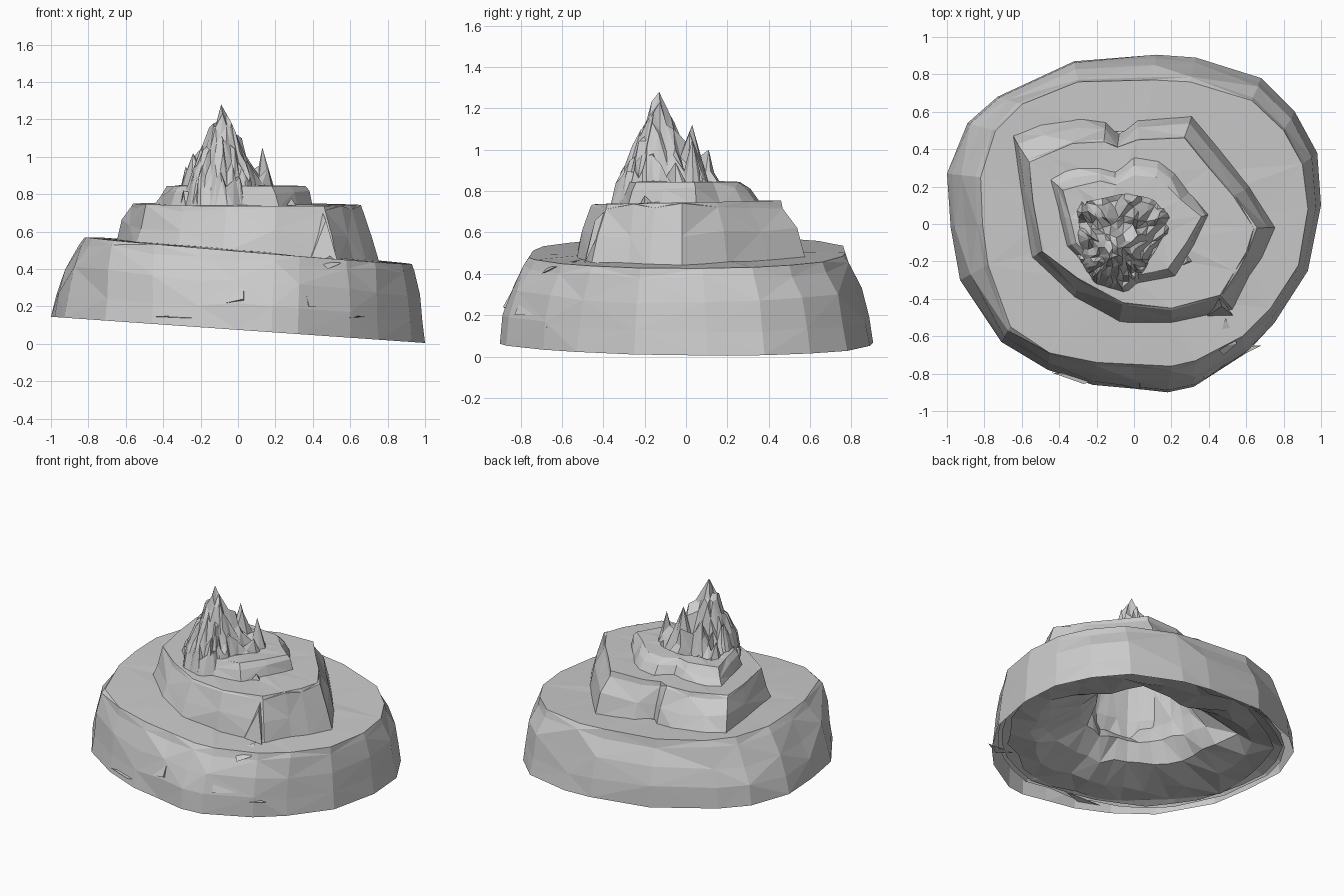
import bpy, math, random

if "Cube" in bpy.data.objects:
    bpy.data.objects.remove(bpy.data.objects["Cube"])
random.seed(4)


def make(name, verts, faces):
    me = bpy.data.meshes.new(name)
    me.from_pydata(verts, [], faces)
    me.update()
    ob = bpy.data.objects.new(name, me)
    bpy.context.collection.objects.link(ob)
    return ob


def skin(name, rings):
    """Join a stack of equal closed rings with triangles."""
    n = len(rings[0])
    verts = [p for r in rings for p in r]
    faces = []
    for j in range(len(rings) - 1):
        for i in range(n):
            a, b = j * n + i, j * n + (i + 1) % n
            c, d = b + n, a + n
            faces += [(a, b, c), (a, c, d)] if (i + j) % 2 else [(a, b, d), (b, c, d)]
    return make(name, verts, faces)


def reach(outline, ang, c=(0, 0)):
    """Distance from c to a closed outline in the given direction."""
    dx, dy = math.cos(ang), math.sin(ang)
    best = 0
    for p, q in zip(outline, outline[1:] + outline[:1]):
        px, py, ex, ey = p[0] - c[0], p[1] - c[1], q[0] - p[0], q[1] - p[1]
        den = dx * ey - dy * ex
        if abs(den) > 1e-9:
            t, s = (px * ey - py * ex) / den, (px * dy - py * dx) / den
            if t > 0 and -1e-6 <= s <= 1 + 1e-6:
                best = max(best, t)
    return best


def tier(name, pairs, zb, zt, steps, bulge, nxt, jit=0.01):
    """Terrace: wall from lower outline to rim, then a shelf to the next part."""
    rings = []
    for t in steps:
        ring = []
        for xb, yb, xt, yt in pairs:
            j = random.uniform(-jit, jit) if 0 < t < 1 else 0
            f = t ** bulge
            x, y = (xb + (xt - xb) * f) * (1 + j), (yb + (yt - yb) * f) * (1 + j)
            z0, z1 = zb(xb, yb), zt(xt, yt)
            ring.append((x, y, z0 + (z1 - z0) * t + 2 * j))
        rings.append(ring)
    shelf = []
    for _, _, xt, yt in pairs:
        a = math.atan2(yt, xt)
        r = reach(nxt, a) * .88
        x, y = r * math.cos(a), r * math.sin(a)
        shelf.append((x, y, zt(x, y) + random.uniform(-.004, .006)))
    rings.append(shelf)
    return skin(name, rings)


def base_z(x, y):
    return 0.075 - 0.07 * x


def shelf_z(x, y):
    return min(.57, 0.503 - 0.083 * x + 0.01 * y)


# outlines: lower x, lower y, rim x, rim y
base = [(1, .1, .93, .08), (.98, .38, .9, .32), (.86, .6, .8, .5), (.68, .78, .63, .66),
        (.33, .89, .3, .76), (.12, .905, .1, .77), (-.32, .87, -.3, .76), (-.73, .68, -.6, .64),
        (-.89, .54, -.74, .5), (-1, .27, -.82, .25), (-.98, -.02, -.81, 0), (-.93, -.3, -.78, -.22),
        (-.71, -.63, -.66, -.55), (-.46, -.78, -.45, -.69), (-.22, -.86, -.2, -.74), (0, -.88, 0, -.75),
        (.18, -.9, .2, -.76), (.32, -.87, .33, -.73), (.6, -.69, .58, -.6), (.75, -.53, .73, -.45),
        (.93, -.25, .88, -.22)]
middle = [(.76, -.02, .64, -.02), (.62, .2, .53, .15), (.46, .4, .4, .3), (.31, .58, .27, .46),
          (.02, .56, .02, .45), (-.08, .48, -.09, .41), (-.15, .55, -.16, .44), (-.3, .57, -.33, .43),
          (-.5, .54, -.47, .37), (-.65, .48, -.56, .33), (-.61, .2, -.54, .12), (-.55, -.18, -.48, -.14),
          (-.32, -.4, -.3, -.29), (-.08, -.53, -.06, -.42), (.2, -.53, .2, -.45), (.53, -.46, .46, -.38),
          (.62, -.28, .54, -.25), (.69, -.18, .6, -.15)]
upper = [(.4, .05, .36, .04), (.3, .17, .25, .13), (.22, .28, .18, .2), (.13, .35, .12, .25),
         (0, .37, 0, .26), (-.1, .29, -.1, .21), (-.18, .31, -.18, .23), (-.35, .31, -.31, .2),
         (-.46, .25, -.38, .18), (-.4, .04, -.34, .03), (-.36, -.12, -.31, -.1), (-.2, -.28, -.17, -.24),
         (.02, -.32, .02, -.27), (.22, -.28, .18, -.24), (.32, -.12, .28, -.1)]
foot = [(.2, .03), (.15, .13), (.05, .17), (-.08, .18), (-.2, .15), (-.32, .13),
        (-.34, 0), (-.31, -.16), (-.21, -.32), (-.04, -.37), (.07, -.27), (.18, -.07)]

tier("base_terrace", base, base_z, shelf_z, (0, .3, .6, .9, 1), 1.7, middle)
tier("middle_terrace", middle, lambda x, y: shelf_z(x, y) - .02,
     lambda x, y: .745 + .02 * y, (0, .5, .93, 1), 1.4, upper)
tier("upper_terrace", upper, lambda x, y: .73, lambda x, y: .845, (0, .6, 1), 1.2, foot)


# flared skirts: each upper layer spreads out to the rim inside the hollow base
def skirt(name, levels, jit):
    rings = []
    for outline, s, z in levels:
        ring = []
        for k in range(32):
            a = math.tau * k / 32
            r = reach(outline, a) * s * (1 + random.uniform(-jit, jit))
            ring.append((r * math.cos(a), r * math.sin(a), z + random.uniform(-jit, jit) * .4))
        rings.append(ring)
    skin(name, rings)


skirt("middle_skirt", [(base, .96, .145), (base, .88, .24), (middle, 1.04, .34), (middle, .97, .45)], .01)
skirt("upper_skirt", [(base, .93, .145), (base, .8, .19), (middle, .95, .28), (upper, 1.15, .5),
                      (upper, .95, .73)], .01)
skirt("peak_skirt", [(base, .89, .142), (base, .72, .16), (middle, .85, .21), (upper, 1.05, .33),
                     (foot, 1.2, .45), (foot, 1.08, .6), (foot, 1, .75)], .04)

# craggy peak: jittered grid wrapped to the foot outline, raised to the highest spike
spikes = [(-.09, -.13, 1.28, 2.3), (-.24, -.08, 1.02, 2.6), (.13, .03, 1.05, 4.5), (.0, .03, 1.12, 3),
          (-.03, .11, 1.0, 3), (.02, -.06, 1.1, 3), (-.2, -.22, .98, 3), (-.15, .03, 1.06, 3),
          (.04, -.19, .97, 3), (-.28, .06, .95, 3), (.16, -.05, .94, 4), (-.08, -.26, 1.02, 3),
          (-.12, -.18, 1.16, 3)]
tip, N = (-.09, -.13), 7
verts, faces = [], []
for iv in range(-N, N + 1):
    for iu in range(-N, N + 1):
        m = max(abs(iu), abs(iv))
        rim, top = m == N, m == 0
        u, v = [(i + (0 if rim or top else random.uniform(-.33, .33))) / N for i in (iu, iv)]
        r, a = max(abs(u), abs(v)), math.atan2(v, u)
        r *= reach(foot, a, tip)
        x, y = tip[0] + r * math.cos(a), tip[1] + r * math.sin(a)
        floor = .74 if y < -.2 or x < -.3 else .83
        z = max([h - s * math.dist((x, y), (b, c)) for b, c, h, s in spikes] + [floor])
        z = floor - .01 if rim else 1.28 if top else min(1.24, z + random.uniform(-.05, .045))
        verts.append([x, y, z])
W = 2 * N + 1
inside = [verts[j * W + i] for j in range(1, W - 1) for i in range(1, W - 1)]
for b, c, h, s in spikes[1:]:          # sharpen each side spike
    p = min(inside, key=lambda q: math.dist(q[:2], (b, c)))
    if math.dist(p[:2], tip) > .02:
        p[:] = (b, c, h)
for j in range(W - 1):
    for i in range(W - 1):
        a = j * W + i
        b, c, d = a + 1, a + W + 1, a + W
        faces += [(a, b, c), (a, c, d)] if (i < N) == (j < N) else [(a, b, d), (b, c, d)]
make("craggy_peak", verts, faces)

# rock wedges leaning on the terraces: apex plus triangular foot
wedges = [((.49, -.5, .47), (.44, -.66, .44), (.55, -.64, .43), (.48, -.7, .4)),
          ((.44, -.36, .73), (.38, -.5, .43), (.53, -.49, .45), (.47, -.44, .66)),
          ((.285, -.2, .78), (.26, -.22, .74), (.31, -.2, .74), (.28, -.16, .74)),
          ((.03, -.79, .41), (-.15, -.84, .2), (.03, -.885, .24), (.04, -.8, .2)),
          ((.33, -.75, .41), (.38, -.83, .2), (.5, -.74, .2), (.36, -.76, .2))]
for w in wedges:
    make("rock_wedge", w, [(0, 1, 2), (0, 2, 3), (0, 3, 1), (1, 3, 2)])

# thin flat slivers where an inner skirt breaks the front wall
for x, y, w in ((-.27, -.845, .17), (.58, -.69, .1)):
    make("rock_sliver", [(x - w, y + .05, .145), (x, y - .01, .138), (x + w, y + .04, .145), (x, y + .03, .155)],
         [(0, 1, 2), (0, 2, 3)])
